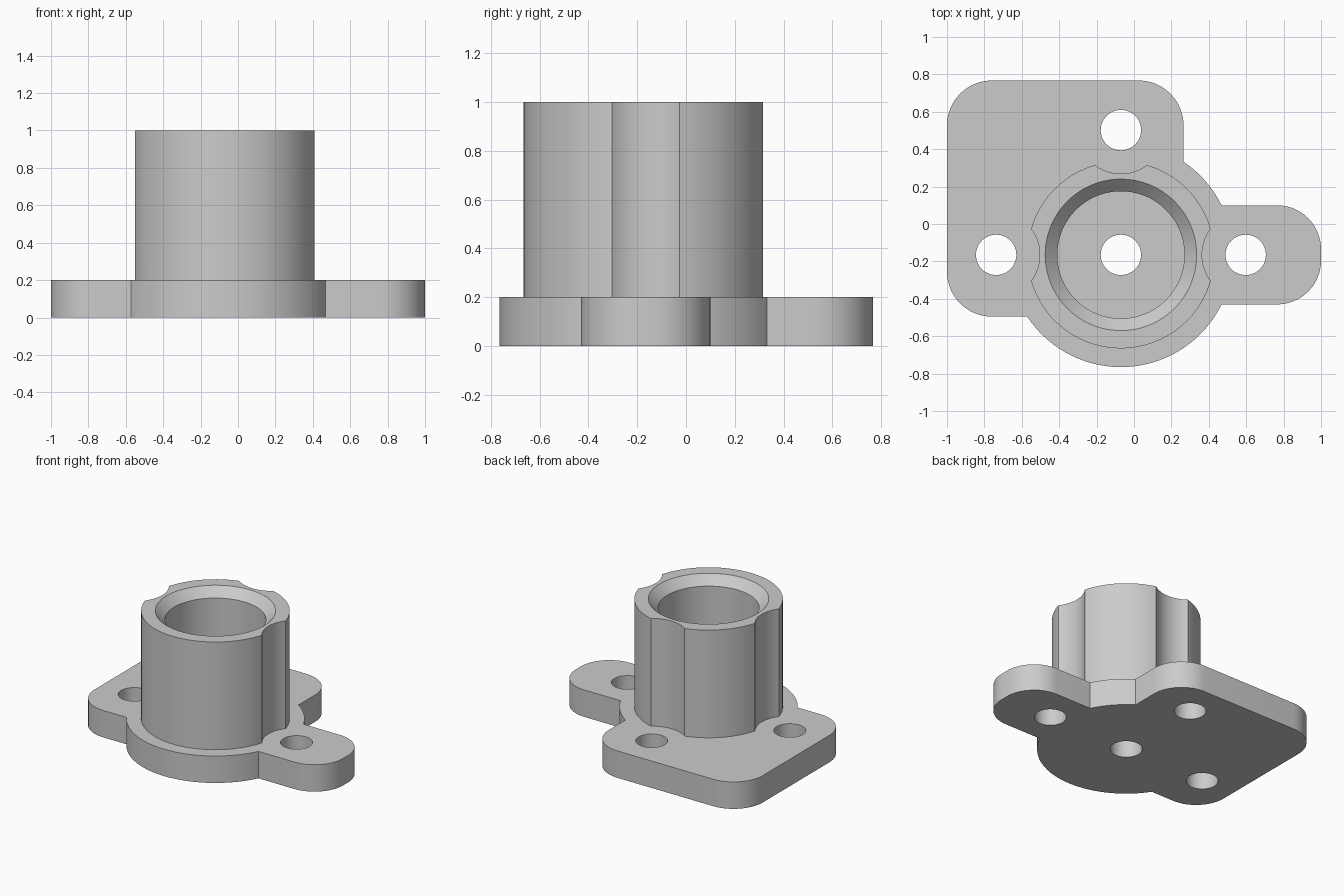
import bpy, bmesh, math

if "Cube" in bpy.data.objects:
    bpy.data.objects.remove(bpy.data.objects["Cube"], do_unlink=True)

CX, CY = -0.07, -0.165          # axis of the boss
PLATE, TOP = 0.2, 1.0           # plate and boss heights
PITCH = 0.667                   # boss axis to bolt holes
BOLTS = [(CX - PITCH, CY), (CX + PITCH, CY), (CX, CY + PITCH)]

grey = bpy.data.materials.new("light_grey")
grey.use_nodes = True
grey.diffuse_color = (0.6, 0.6, 0.6, 1)
grey.node_tree.nodes["Principled BSDF"].inputs["Base Color"].default_value = (0.6, 0.6, 0.6, 1)


def circle(x, y, r, n=96):
    return [(x + r * math.cos(2 * math.pi * i / n), y + r * math.sin(2 * math.pi * i / n))
            for i in range(n)]


def rounded_rect(x0, x1, y0, y1, radii, n=16):
    """Corner radii run anticlockwise from the upper right corner."""
    pts = []
    signs = [(1, 1), (-1, 1), (-1, -1), (1, -1)]
    for k, ((sx, sy), r) in enumerate(zip(signs, radii)):
        cx = x1 - r if sx > 0 else x0 + r
        cy = y1 - r if sy > 0 else y0 + r
        if r == 0:
            pts.append((cx, cy))
            continue
        for i in range(n + 1):
            a = math.pi / 2 * (k + i / n)
            pts.append((cx + r * math.cos(a), cy + r * math.sin(a)))
    return pts


def loft(name, rings):
    """Solid through stacked (outline, height) rings."""
    bm = bmesh.new()
    loops = [[bm.verts.new((x, y, z)) for x, y in pts] for pts, z in rings]
    n = len(loops[0])
    bm.faces.new(loops[0][::-1])
    bm.faces.new(loops[-1])
    for low, high in zip(loops, loops[1:]):
        for i in range(n):
            j = (i + 1) % n
            bm.faces.new((low[i], low[j], high[j], high[i]))
    mesh = bpy.data.meshes.new(name)
    bm.to_mesh(mesh)
    bm.free()
    mesh.materials.append(grey)
    obj = bpy.data.objects.new(name, mesh)
    bpy.context.collection.objects.link(obj)
    return obj


def prism(name, outline, z0, z1):
    return loft(name, [(outline, z0), (outline, z1)])


def combine(target, other, operation):
    """Apply a boolean and discard the second solid."""
    mod = target.modifiers.new("boolean", "BOOLEAN")
    mod.operation, mod.solver, mod.object = operation, "EXACT", other
    bpy.context.view_layer.update()
    graph = bpy.context.evaluated_depsgraph_get()
    mesh = bpy.data.meshes.new_from_object(target.evaluated_get(graph))
    target.modifiers.clear()
    target.data = mesh
    bpy.data.objects.remove(other, do_unlink=True)


# Base plate: rounded square, side tab and round pad
body = prism("flanged_housing", rounded_rect(-1, 0.265, -0.495, 0.767, (0.24, 0.24, 0.24, 0)), 0, PLATE)
combine(body, prism("side_tab", rounded_rect(0, 1, -0.43, 0.1, (0.235, 0, 0, 0.235)), 0, PLATE), "UNION")
combine(body, prism("round_pad", circle(CX, CY, 0.6), 0, PLATE), "UNION")

# Boss with clearance scallops above the bolt holes
boss = prism("boss", circle(CX, CY, 0.5), PLATE / 2, TOP)
for x, y in BOLTS:
    combine(boss, prism("scallop_cutter", circle(x, y, 0.233), 0, TOP + 0.1), "DIFFERENCE")
combine(body, boss, "UNION")

# Blind bore with a chamfered mouth
narrow, wide = circle(CX, CY, 0.34), circle(CX, CY, 0.405)
bore = loft("bore_cutter", [(narrow, PLATE), (narrow, TOP - 0.065), (wide, TOP), (wide, TOP + 0.1)])
combine(body, bore, "DIFFERENCE")

# Bolt holes and centre hole
for x, y in BOLTS + [(CX, CY)]:
    combine(body, prism("hole_cutter", circle(x, y, 0.108, 48), -0.1, PLATE + 0.1), "DIFFERENCE")

# Tidy coplanar seams and shade
bm = bmesh.new()
bm.from_mesh(body.data)
bmesh.ops.remove_doubles(bm, verts=bm.verts, dist=0.0001)
bmesh.ops.dissolve_limit(bm, angle_limit=0.005, verts=bm.verts, edges=bm.edges)
bm.to_mesh(body.data)
bm.free()
for obj in bpy.context.selected_objects:
    obj.select_set(False)
body.select_set(True)
bpy.context.view_layer.objects.active = body
bpy.ops.object.shade_smooth_by_angle(angle=math.radians(25))
